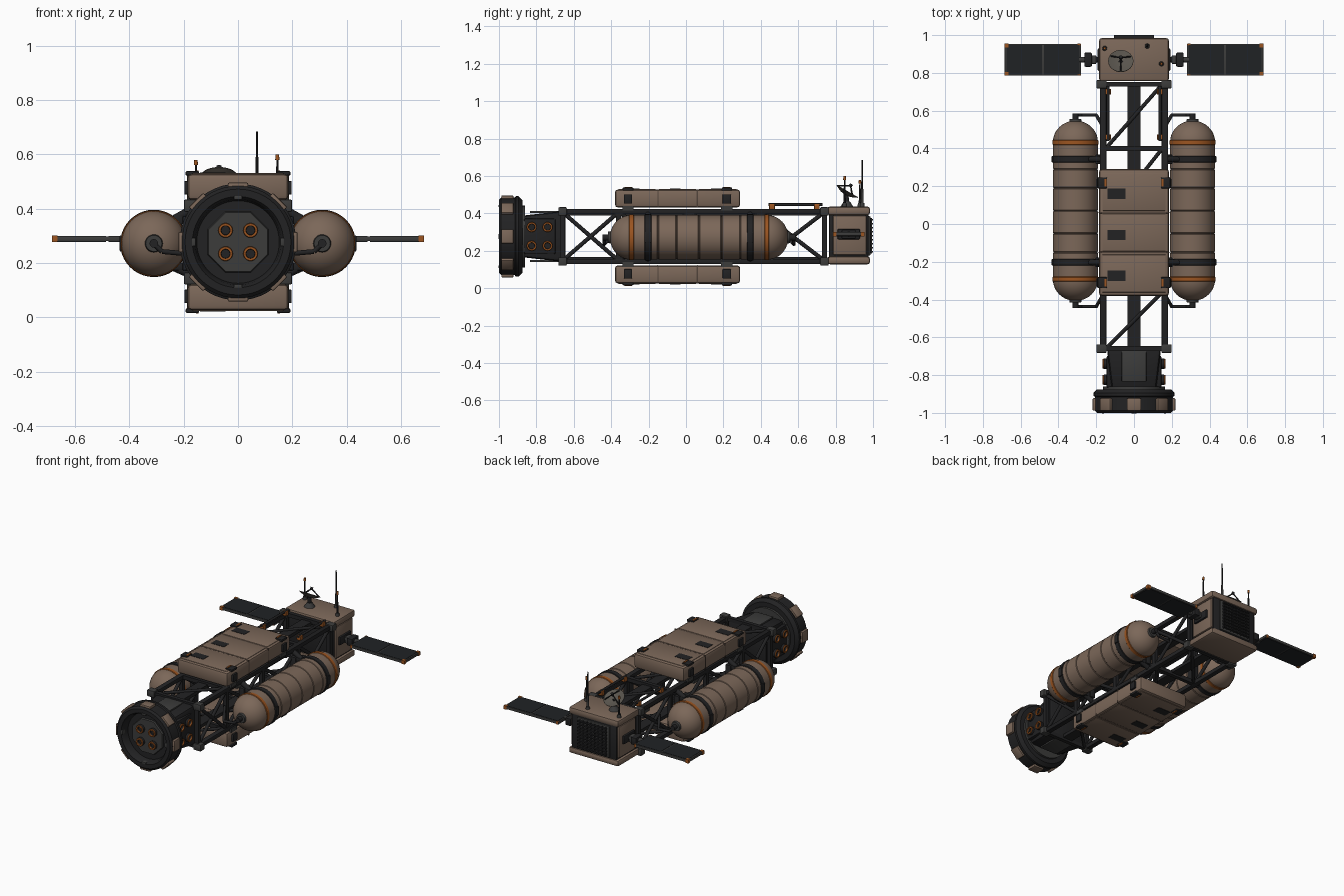
import bpy, bmesh, math
from mathutils import Vector, Matrix

if "Cube" in bpy.data.objects:
    bpy.data.objects.remove(bpy.data.objects["Cube"])


def material(name, rgb):
    m = bpy.data.materials.new(name)
    m.use_nodes = True
    m.diffuse_color = (*rgb, 1)
    m.node_tree.nodes["Principled BSDF"].inputs["Base Color"].default_value = (*rgb, 1)
    return m


TAN = material("tan_panel", (0.2, 0.137, 0.1))
BROWN = material("brown_seam", (0.09, 0.062, 0.047))
DARK = material("charcoal", (0.016, 0.016, 0.017))
GREY = material("dark_grey", (0.045, 0.045, 0.044))
ORANGE = material("burnt_orange", (0.33, 0.09, 0.015))
DISH = material("warm_grey", (0.1, 0.09, 0.075))
CELL = material("solar_cell", (0.014, 0.016, 0.018))
CZ = 0.277  # height of the long axis


def finish(name, bm, mats):
    bmesh.ops.recalc_face_normals(bm, faces=bm.faces)
    me = bpy.data.meshes.new(name)
    bm.to_mesh(me)
    bm.free()
    for m in mats:
        me.materials.append(m)
    for p in me.polygons:
        p.use_smooth = True
    me.set_sharp_from_angle(angle=math.radians(32))
    ob = bpy.data.objects.new(name, me)
    bpy.context.collection.objects.link(ob)
    return ob


def box(name, loc, size, mat, bevel=0, turn=None, front=1):
    """Box, optionally bevelled, turned, or tapered towards -y."""
    bm = bmesh.new()
    bmesh.ops.create_cube(bm, size=1, matrix=Matrix.Diagonal((*size, 1)))
    for v in bm.verts:
        if v.co.y < 0:
            v.co.x *= front
            v.co.z *= front
    if bevel:
        bmesh.ops.bevel(bm, geom=bm.edges[:], offset=bevel, segments=2, profile=0.5, affect='EDGES')
    bm.transform(Matrix.Translation(loc) @ (turn or Matrix()))
    return finish(name, bm, [mat])


def lathe(name, origin, axis, profile, mats, rule=None, segs=40):
    """Turn (distance along axis, radius) points; rule picks a material."""
    bm = bmesh.new()
    rings = [[bm.verts.new((r * math.cos(i * math.tau / segs), r * math.sin(i * math.tau / segs), t))
              for i in range(segs)] for t, r in profile]
    for k in range(len(rings) - 1):
        a, b = rings[k], rings[k + 1]
        for i in range(segs):
            j = (i + 1) % segs
            f = bm.faces.new((a[i], a[j], b[j], b[i]))
            f.material_index = rule((profile[k][0] + profile[k + 1][0]) / 2) if rule else 0
    bmesh.ops.remove_doubles(bm, verts=bm.verts, dist=0.00001)
    bm.transform(Matrix.Translation(origin) @ Vector(axis).to_track_quat('Z', 'Y').to_matrix().to_4x4())
    return finish(name, bm, mats)


def rod(name, a, b, r, mat, r2=None, segs=12):
    a, b = Vector(a), Vector(b)
    d = (b - a).length
    end = r if r2 is None else r2
    return lathe(name, a, b - a, [(0, 0), (0, r), (d, end), (d, 0)], [mat], segs=segs)


def port(name, loc, axis):
    """Orange ringed nozzle."""
    lathe(name, loc, axis, [(0, .027), (.018, .027), (.022, .024), (.022, .018), (.006, .016), (.006, 0)],
          [ORANGE, DARK], lambda t: 0 if t > .0185 else 1, 20)
    lathe(name + "_rim", loc, axis, [(.016, .025), (.024, .025), (.024, .017), (.016, .017)], [ORANGE], segs=20)


# Docking ring, recessed face and pads
lathe("docking_ring", (0, -1, CZ), (0, 1, 0),
      [(.05, 0), (.05, .152), (.015, .158), (0, .168), (0, .195), (.012, .207), (.085, .207),
       (.09, .215), (.105, .215), (.125, .195), (.125, 0)], [DARK], segs=48)
for i in range(8):
    a = i * math.tau / 8
    turn = Matrix.Rotation(a, 4, 'Y')
    out = turn @ Vector((0, 0, 1))
    box("ring_pad", out * .204 + Vector((0, -.955, CZ)), (.075, .065, .03), TAN, .005, turn)
    if i % 2 == 0:
        box("ring_marker", out * .163 + Vector((0, -.985, CZ)), (.03, .035, .014), GREY, .003, turn)
        box("ring_marker_tip", out * .163 + Vector((0, -1 + .002, CZ)), (.018, .008, .01), ORANGE, 0, turn)
lathe("docking_plate", (0, -.951, CZ), (0, -1, 0), [(0, .122), (.01, .118), (.01, 0)], [GREY], segs=8
      ).data.transform(Matrix.Translation((0, 0, CZ)) @ Matrix.Rotation(math.pi / 8, 4, 'Y') @ Matrix.Translation((0, 0, -CZ)))
for sx in (-1, 1):
    for sz in (-1, 1):
        port("docking_port", (sx * .046, -.96, CZ + sz * .043), (0, -1, 0))

# Neck between ring and truss
box("neck", (0, -.765, CZ), (.29, .24, .275), DARK, .02, front=.8)
rod("neck_collar", (0, -.9, CZ), (0, -.86, CZ), .165, GREY, segs=32)
for sz in (-1, 1):
    box("neck_plate", (0, -.75, CZ + sz * .131), (.13, .17, .012), GREY, .004)
for sx in (-1, 1):
    for y in (-.825, -.74):
        for sz in (-1, 1):
            port("side_nozzle", (sx * .142, y, CZ + sz * .05), (sx, 0, 0))
    box("nozzle_block", (sx * .13, -.782, CZ), (.03, .17, .19), DARK, .008)

# Truss: rails, frames, braces and flat spines
FRAMES = (-.66, -.36, .02, .4, .74)
for sx in (-1, 1):
    for sz in (-1, 1):
        box("truss_rail", (sx * .163, .04, CZ + sz * .134), (.034, 1.42, .028), DARK, .004)
        for y in (FRAMES[0], FRAMES[-1]):
            box("corner_block", (sx * .172, y, CZ + sz * .134), (.055, .045, .045), GREY, .006)
    for y in FRAMES:
        box("frame_post", (sx * .163, y, CZ), (.026, .026, .27), DARK)
    for y0, y1 in zip(FRAMES, FRAMES[1:]):
        for s in (-1, 1):
            rod("side_brace", (sx * .163, y0, CZ - s * .13), (sx * .163, y1, CZ + s * .13), .011, DARK)
for sz in (-1, 1):
    z = CZ + sz * .134
    box("spine", (0, .04, CZ + sz * .122), (.07, 1.4, .022), DARK)
    for y in FRAMES:
        box("frame_bar", (0, y, z), (.33, .026, .026), DARK)
    for y0, y1 in zip(FRAMES, FRAMES[1:]):
        rod("flat_brace", (-.15, y0, z), (.15, y1, z), .01, DARK)
for sx in (-1, 1):
    rod("hand_rail", (sx * .137, .44, .447), (sx * .137, .73, .447), .008, DARK)
    for y in (.46, .7):
        box("rail_clamp", (sx * .137, y, .436), (.03, .03, .03), ORANGE, .004)

# Tanks with domes, seams, straps and feed pipes
HALF, TR, TY, TZ = .365, .119, .07, .272
profile = [(-HALF - .112 * math.cos(a), TR * math.sin(a)) for a in [i * math.pi / 20 for i in range(10)]]
profile.append((-HALF, TR))
for s in (-.22, -.12, 0, .12, .22):
    profile += [(s - .005, TR), (s - .002, TR - .003), (s + .002, TR - .003), (s + .005, TR)]
profile += [(-t, r) for t, r in reversed(profile[:11])]
for sx in (-1, 1):
    x = sx * .31
    lathe("tank", (x, TY, TZ), (0, 1, 0), profile, [TAN, BROWN],
          lambda t: int(any(abs(t - s) < .001 for s in (-.22, -.12, 0, .12, .22))))
    for sy in (-1, 1):
        for name, at, w, r, m in (("orange_band", .362, .026, .122, ORANGE), ("strap", .273, .036, .124, DARK)):
            lathe(name, (x, TY + sy * at, TZ), (0, 1, 0),
                  [(-w / 2, .11), (-w / 2, r - .003), (-w / 2 + .003, r), (w / 2 - .003, r),
                   (w / 2, r - .003), (w / 2, .11)], [m])
        y = TY + sy * .273
        box("strap_buckle", (sx * .428, y, TZ), (.016, .034, .06), DARK, .004)
        for sz in (-1, 1):
            box("strap_clamp", (sx * .222, y, TZ + sz * .085), (.06, .036, .03), DARK, .006)
            rod("tank_strut", (sx * .16, y, CZ + sz * .125), (sx * .25, y, TZ + sz * .08), .016, DARK)
        box("tank_saddle", (sx * .185, y, TZ), (.04, .05, .2), DARK, .006)
        tip = TY + sy * .507
        rod("tank_cap", (x, TY + sy * .45, TZ), (x, TY + sy * .486, TZ), .038, GREY, .03, 20)
        rod("tank_valve", (x, TY + sy * .48, TZ), (x, tip + sy * .009, TZ), .016, DARK)
        path = [(x, tip, TZ), (sx * .28, tip, TZ - .03), (sx * .2, tip, TZ - .037), (sx * .165, tip - sy * .06, TZ + .03)]
        for a, b in zip(path, path[1:]):
            rod("feed_pipe", a, b, .009, DARK)

# Cargo pods above and below, with lids, hatches and latches
PY = -.045
for sz in (-1, 1):
    top = CZ + sz * .25
    box("cargo_pod", (0, PY, CZ + sz * .203), (.372, .67, .096), TAN, .016)
    for y in (-.262, PY, .17):
        box("pod_lid", (0, y, top), (.335, .2, .008), TAN, .003)
    for y in (-.15, .06):
        box("pod_seam", (0, y, CZ + sz * .203), (.375, .007, .098), BROWN, .002)
    for y in (-.275, -.058, .16):
        box("pod_hatch", (-.093, y, top + sz * .003), (.095, .055, .006), DARK)
    for sx in (-1, 1):
        for y in (-.31, .218):
            box("pod_latch", (sx * .168, y, top + sz * .003), (.05, .058, .016), DARK, .004)
            box("latch_tab", (sx * .15, y, top + sz * .009), (.01, .04, .01), ORANGE)
            box("latch_side", (sx * .19, y, CZ + sz * .2), (.016, .045, .05), DARK, .004)
            box("pod_mount", (sx * .163, y, CZ + sz * .15), (.05, .06, .025), GREY)

# Rear module: core, slabs, side panels and grille
RY = .87
box("module_core", (0, RY, .283), (.335, .21, .26), DARK, .008)
box("module_roof", (0, RY, .414), (.37, .228, .046), TAN, .014)
box("module_floor", (0, RY, .149), (.37, .228, .042), TAN, .014)
for sx in (-1, 1):
    box("module_side", (sx * .166, RY + .005, .283), (.026, .18, .21), TAN, .008)
    box("array_mount", (sx * .182, RY, .289), (.02, .12, .055), DARK, .006)
box("grille_plate", (0, .978, .28), (.24, .016, .21), GREY, .004)
for i in range(9):
    box("grille_slat", (0, .99, .195 + i * .0215), (.21, .02, .008), DARK)
for i in range(8):
    box("grille_bar", (-.098 + i * .028, .987, .281), (.006, .014, .19), DARK)

# Solar wings
for sx in (-1, 1):
    rod("wing_arm", (sx * .18, RY, .289), (sx * .29, RY, .289), .015, GREY)
    box("wing_joint", (sx * .243, RY, .289), (.04, .075, .05), DARK, .006)
    box("wing_collar", (sx * .212, RY, .289), (.025, .045, .045), GREY, .005)
    box("wing_frame", (sx * .482, RY, .289), (.405, .168, .018), GREY, .003)
    for k in (-1, 1):
        for sz in (-1, 1):
            box("wing_cells", (sx * .482 + k * .099, RY, .289 + sz * .0095), (.188, .156, .003), CELL)
        box("wing_corner", (sx * .675, RY + k * .075, .289), (.022, .02, .024), ORANGE)
        box("wing_root_marker", (sx * .29, RY + k * .08, .289), (.016, .01, .02), ORANGE)

# Dish with tripod feed
centre, normal = Vector((-.07, .855, .505)), Vector((0, .5, .86)).normalized()
rod("dish_base", (-.07, .86, .435), (-.07, .86, .465), .035, GREY, .016, 16)
rod("dish_stem", (-.07, .86, .46), centre, .013, DARK)
lathe("dish", centre, normal, [(-.007, 0), (-.003, .03), (.014, .067), (.017, .067), (.005, .035), (0, 0)], [DISH], segs=28)
side = normal.cross(Vector((1, 0, 0)))
for i in range(3):
    a = i * math.tau / 3 + .5
    foot = centre + normal * .014 + (Vector((1, 0, 0)) * math.cos(a) + side * math.sin(a)) * .06
    rod("dish_tripod", foot, centre + normal * .05, .004, DARK, segs=6)
rod("dish_feed", centre + normal * .042, centre + normal * .06, .009, DARK)

# Antennas
for x, y, h, tip in ((.07, .942, .69, DARK), (-.155, .93, .58, ORANGE), (.145, .848, .6, ORANGE)):
    rod("antenna_base", (x, y, .43), (x, y, .455), .014, GREY, .011)
    rod("antenna_mast", (x, y, .45), (x, y, h - .005), .007, DARK, .003, 8)
    if tip is ORANGE:
        rod("antenna_tip", (x, y, h - .02), (x, y, h), .008, ORANGE, .006)
    else:
        rod("antenna_sleeve", (x, y, .45), (x, y, .53), .008, GREY, .006)
